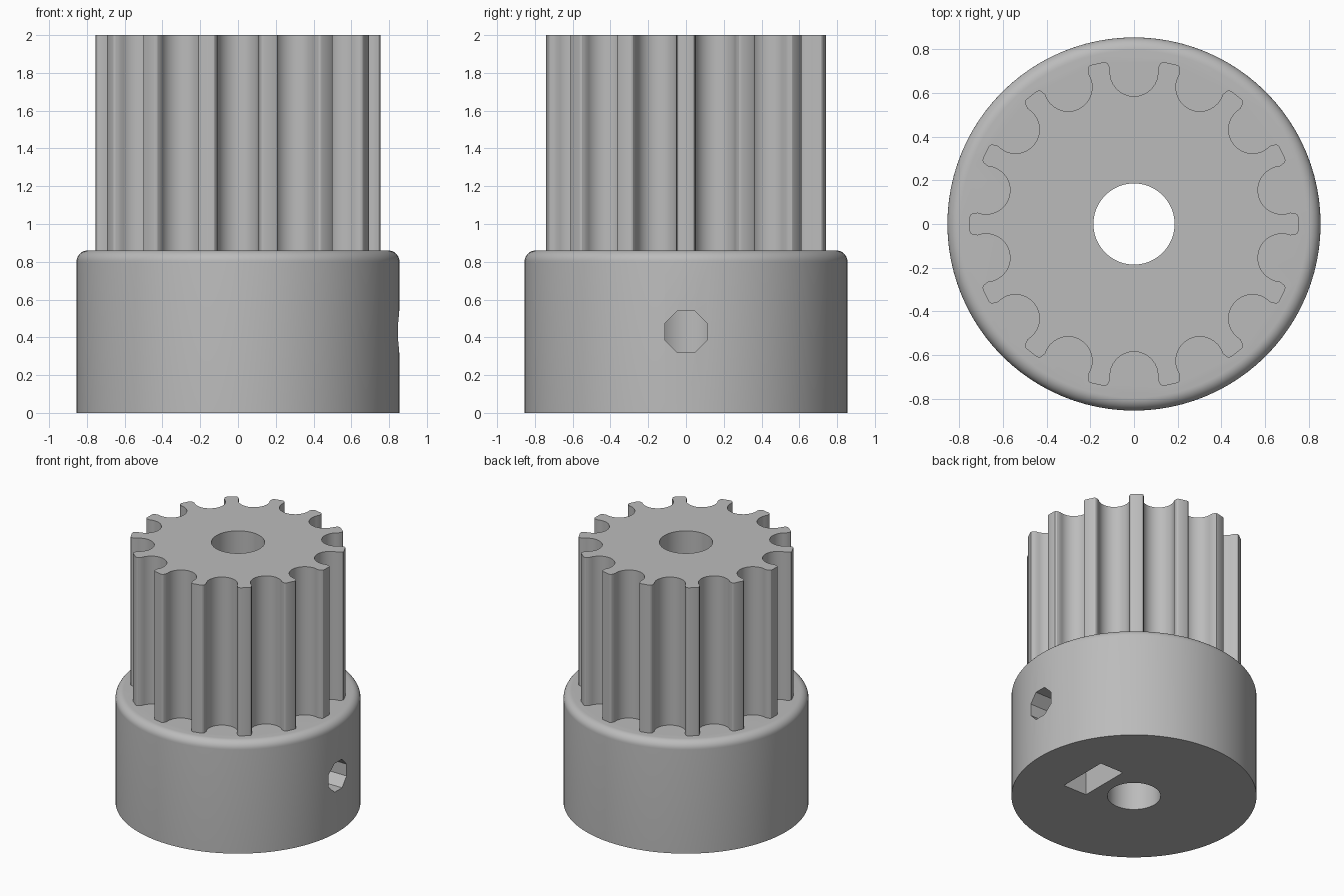
import bpy, bmesh, math
from math import sin, cos, pi, radians
from mathutils import Matrix, Vector

if "Cube" in bpy.data.objects:
    bpy.data.objects.remove(bpy.data.objects["Cube"])

TEETH = 14
HUB_R, HUB_H, FILLET = 0.855, 0.86, 0.06
TOP = 2.0
SCREW_Z = 0.43

grey = bpy.data.materials.new("plain grey")
grey.use_nodes = True
grey.diffuse_color = (0.5, 0.5, 0.5, 1)
grey.node_tree.nodes["Principled BSDF"].inputs["Base Color"].default_value = (0.5, 0.5, 0.5, 1)


def finish(name, bm):
    bmesh.ops.recalc_face_normals(bm, faces=bm.faces)
    mesh = bpy.data.meshes.new(name)
    bm.to_mesh(mesh)
    bm.free()
    mesh.materials.append(grey)
    obj = bpy.data.objects.new(name, mesh)
    bpy.context.collection.objects.link(obj)
    return obj


def prism(name, outline, start, depth, matrix=Matrix()):
    """Extrude a closed 2D outline along local z, then place it."""
    bm = bmesh.new()
    face = bm.faces.new([bm.verts.new((x, y, start)) for x, y in outline])
    out = bmesh.ops.extrude_face_region(bm, geom=[face])
    moved = [v for v in out["geom"] if isinstance(v, bmesh.types.BMVert)]
    bmesh.ops.translate(bm, verts=moved, vec=(0, 0, depth))
    bm.transform(matrix)
    return finish(name, bm)


def ring(radius, sides, turn=0.0):
    return [(radius * cos(turn + 2 * pi * i / sides),
             radius * sin(turn + 2 * pi * i / sides)) for i in range(sides)]


def combine(target, other, operation):
    mod = target.modifiers.new(operation.lower(), 'BOOLEAN')
    mod.operation, mod.solver, mod.object = operation, 'EXACT', other
    bpy.context.view_layer.objects.active = target
    bpy.ops.object.modifier_apply(modifier=mod.name)
    bpy.data.objects.remove(other)


# Hub: stacked rings with a rounded upper rim
bm = bmesh.new()
profile = [(HUB_R, 0)]
for i in range(9):
    a = i / 8 * pi / 2
    profile.append((HUB_R - FILLET + FILLET * cos(a), HUB_H - FILLET + FILLET * sin(a)))
rows = [[bm.verts.new((x, y, z)) for x, y in ring(r, 96)] for r, z in profile]
for low, high in zip(rows, rows[1:]):
    for i in range(96):
        j = (i + 1) % 96
        bm.faces.new((low[i], low[j], high[j], high[i]))
bm.faces.new(rows[0])
bm.faces.new(rows[-1])
pulley = finish("toothed_pulley", bm)

# Toothed barrel: one tooth tip and one round groove per pitch
pitch = 2 * pi / TEETH
half_tip = [(0.732, 0.049), (0.743, 0.047), (0.751, 0.040), (0.754, 0.030)]
tip = [(r, -w) for r, w in half_tip] + [(r, w) for r, w in reversed(half_tip)]
groove_centre = Vector((0.695 * cos(pitch / 2), 0.695 * sin(pitch / 2)))
groove = []
for i in range(17):
    a = pitch / 2 - pi / 2 + radians(8) - (pi + radians(16)) * i / 16 + radians(0)
    groove.append(groove_centre + 0.11 * Vector((cos(a), sin(a))))
outline = []
for t in range(TEETH):
    turn = Matrix.Rotation(t * pitch, 2)
    outline += [tuple(turn @ Vector(p)) for p in tip + groove]
barrel = prism("toothed_barrel", outline, HUB_H - 0.1, TOP - HUB_H + 0.1)
combine(pulley, barrel, 'UNION')

# Shaft bore
combine(pulley, prism("bore_cutter", ring(0.186, 48), -0.1, TOP + 0.2), 'DIFFERENCE')

# Nut trap: slot open at the bottom, ending in a hexagonal pocket
w = 0.2
point = w / cos(pi / 6)
trap = [(-w, -0.1), (w, -0.1), (w, SCREW_Z + point / 2),
        (0, SCREW_Z + point), (-w, SCREW_Z + point / 2)]
along_x = Matrix(((0, 0, 1, 0), (1, 0, 0, 0), (0, 1, 0, 0), (0, 0, 0, 1)))
combine(pulley, prism("nut_trap_cutter", trap, 0.27, 0.2, along_x), 'DIFFERENCE')

# Octagonal set screw hole from the bore out to the +x side
screw = [(y, z + SCREW_Z) for y, z in ring(0.11 / cos(pi / 8), 8, pi / 8)]
combine(pulley, prism("screw_cutter", screw, 0, 1, along_x), 'DIFFERENCE')

bpy.ops.object.select_all(action='DESELECT')
pulley.select_set(True)
bpy.context.view_layer.objects.active = pulley
bpy.ops.object.shade_smooth_by_angle(angle=radians(28))
